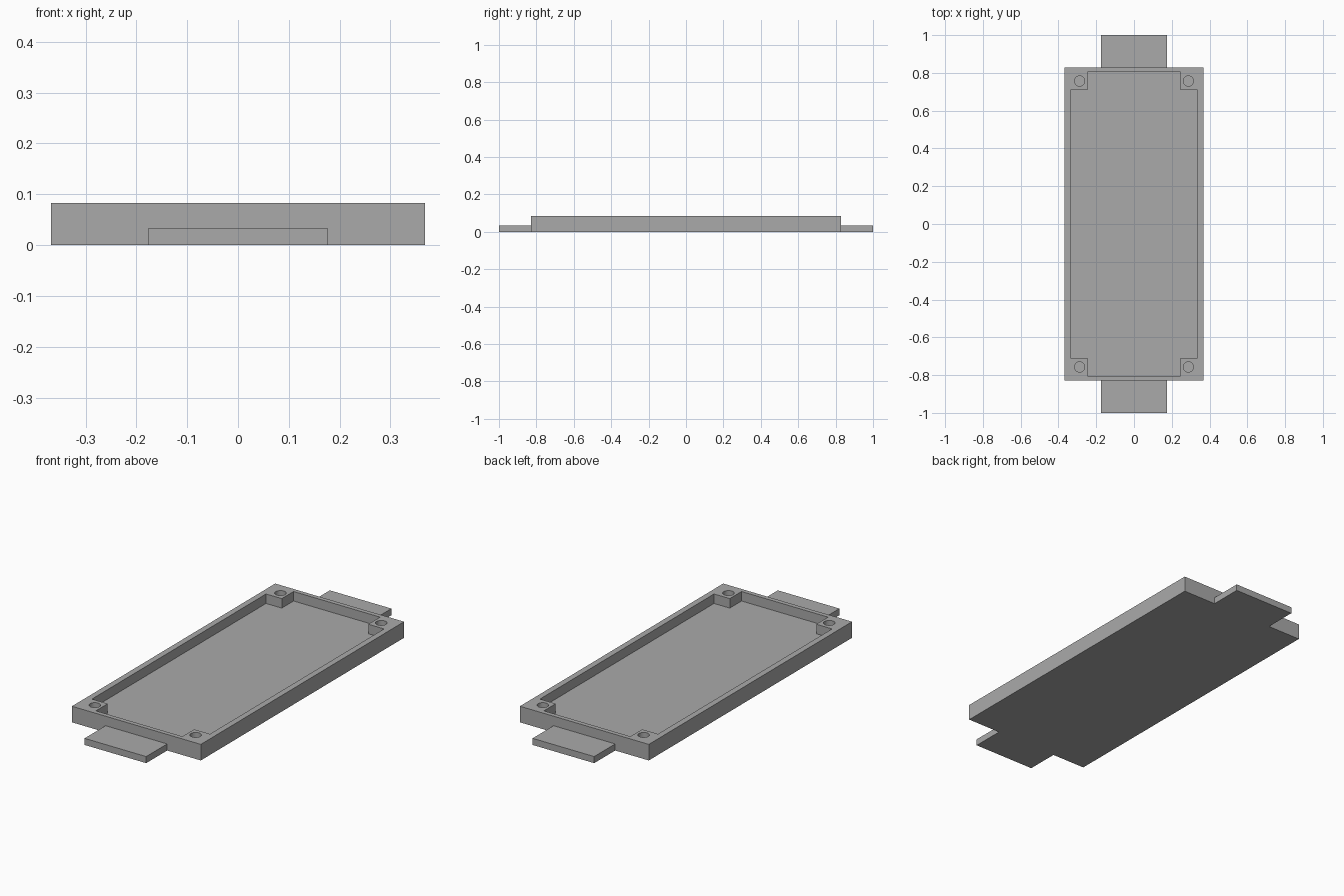
import bpy
import bmesh
from mathutils import Matrix

cube = bpy.data.objects.get("Cube")
if cube:
    bpy.data.objects.remove(cube, do_unlink=True)

HALF_X, HALF_Y, HEIGHT = 0.368, 0.829, 0.083   # tray body
FLOOR = 0.034                                  # floor and tab thickness
TAB_X = 0.176
POCKET_X, POCKET_Y = 0.337, 0.806              # recess inside the rim
POST_X, POST_Y = 0.247, 0.71                   # inner corner of screw posts
HOLE_X, HOLE_Y, HOLE_R = 0.288, 0.757, 0.027
TOP = HEIGHT + 0.05                            # cutters rise past the rim

grey = bpy.data.materials.new("grey plastic")
grey.use_nodes = True
colour = (0.4, 0.4, 0.4, 1)
grey.diffuse_color = colour
grey.node_tree.nodes["Principled BSDF"].inputs["Base Color"].default_value = colour


def prism(name, outline, z0, z1):
    """Extrude a plan outline from z0 to z1."""
    bm = bmesh.new()
    face = bm.faces.new([bm.verts.new((x, y, z0)) for x, y in outline])
    top = bmesh.ops.extrude_face_region(bm, geom=[face])["geom"]
    bmesh.ops.translate(bm, vec=(0, 0, z1 - z0),
                        verts=[v for v in top if isinstance(v, bmesh.types.BMVert)])
    bmesh.ops.recalc_face_normals(bm, faces=bm.faces)
    return add_object(name, bm)


def add_object(name, bm):
    mesh = bpy.data.meshes.new(name)
    bm.to_mesh(mesh)
    bm.free()
    mesh.materials.append(grey)
    obj = bpy.data.objects.new(name, mesh)
    bpy.context.collection.objects.link(obj)
    return obj


def rectangle(x, y):
    return [(-x, -y), (x, -y), (x, y), (-x, y)]


def combine(target, tool, operation):
    """Apply a boolean and discard the tool object."""
    tool.hide_render = True
    mod = target.modifiers.new(operation.lower(), "BOOLEAN")
    mod.operation, mod.solver, mod.object = operation, "EXACT", tool
    bpy.context.view_layer.objects.active = target
    bpy.ops.object.modifier_apply(modifier=mod.name)
    bpy.data.objects.remove(tool, do_unlink=True)


# Tray body with a mounting tab at each end
tray = prism("tray", rectangle(HALF_X, HALF_Y), 0, HEIGHT)
combine(tray, prism("mounting_tabs", rectangle(TAB_X, 1), 0, FLOOR), "UNION")

# Recess that leaves a square screw post in each corner
quarter = [(POCKET_X, POST_Y), (POST_X, POST_Y), (POST_X, POCKET_Y)]
outline = (quarter
           + [(-x, y) for x, y in reversed(quarter)]
           + [(-x, -y) for x, y in quarter]
           + [(x, -y) for x, y in reversed(quarter)])
combine(tray, prism("recess_cutter", outline, FLOOR, TOP), "DIFFERENCE")

# Blind screw holes in the posts
bm = bmesh.new()
for sx in (-1, 1):
    for sy in (-1, 1):
        place = Matrix.Translation((sx * HOLE_X, sy * HOLE_Y, (FLOOR + TOP) / 2))
        bmesh.ops.create_cone(bm, cap_ends=True, segments=32, radius1=HOLE_R,
                              radius2=HOLE_R, depth=TOP - FLOOR, matrix=place)
combine(tray, add_object("hole_cutter", bm), "DIFFERENCE")

# Smooth hole walls, sharp edges elsewhere
bpy.ops.object.select_all(action="DESELECT")
tray.select_set(True)
bpy.context.view_layer.objects.active = tray
bpy.ops.object.shade_smooth_by_angle()
